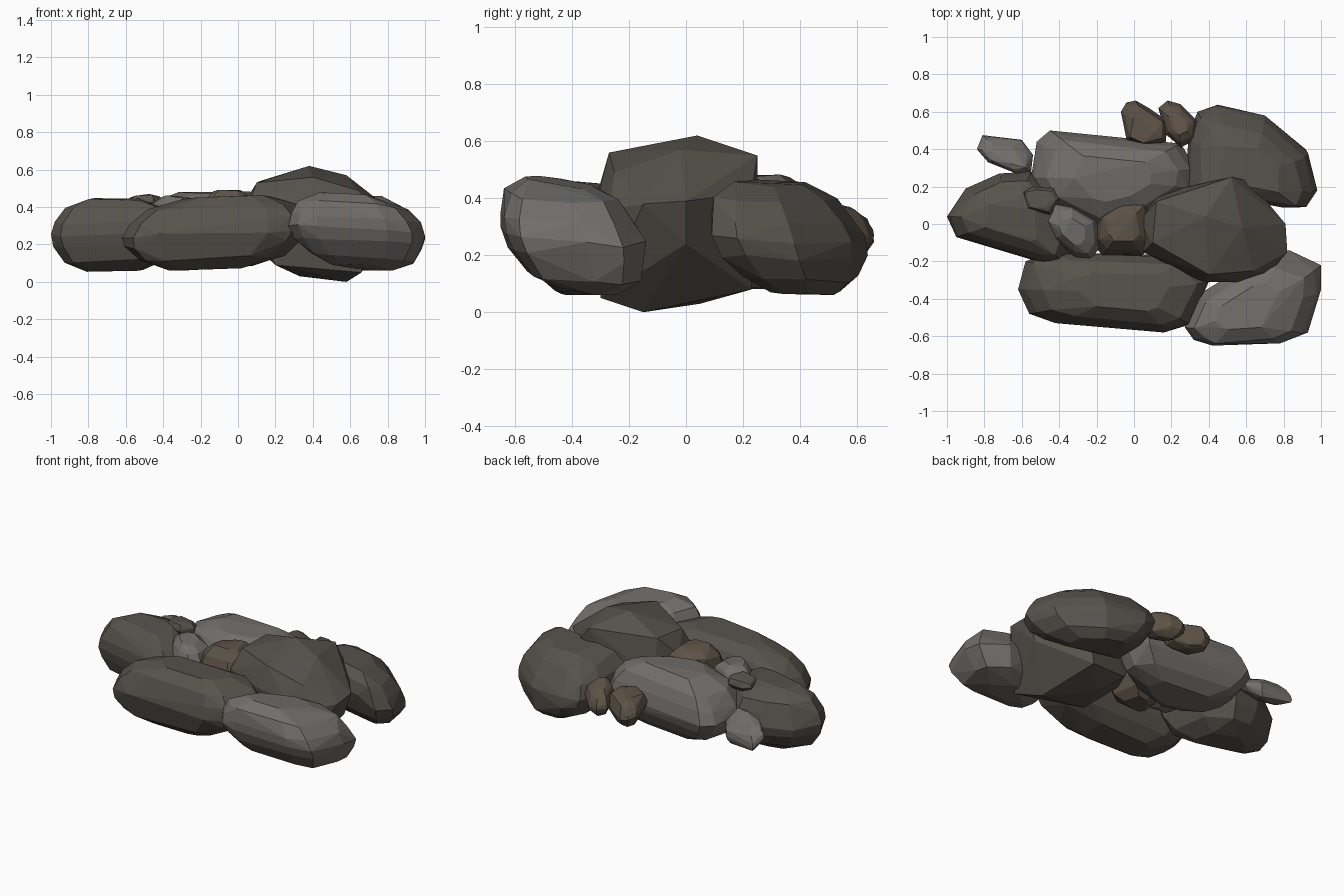
import bpy, bmesh, random
from mathutils import Vector

random.seed(4)


def material(name, rgb):
    m = bpy.data.materials.new(name)
    m.diffuse_color = (*rgb, 1)
    return m


DARK = material("dark_stone", (0.095, 0.085, 0.072))
GREY = material("grey_stone", (0.165, 0.155, 0.145))
BROWN = material("brown_stone", (0.11, 0.085, 0.062))

# inset scale and height fraction of each ring of a rounded boulder
RINGS = [(0.45, 0), (0.78, 0.13), (0.95, 0.34), (1, 0.5), (0.95, 0.68), (0.8, 0.87), (0.48, 1)]


def hull(name, points, mat):
    bm = bmesh.new()
    for p in points:
        bm.verts.new(p)
    res = bmesh.ops.convex_hull(bm, input=bm.verts[:])
    junk = {g for g in res["geom_interior"] + res["geom_unused"] if isinstance(g, bmesh.types.BMVert)}
    bmesh.ops.delete(bm, geom=list(junk), context="VERTS")
    bmesh.ops.dissolve_limit(bm, angle_limit=0.12, verts=bm.verts[:], edges=bm.edges[:])
    bmesh.ops.recalc_face_normals(bm, faces=bm.faces[:])
    me = bpy.data.meshes.new(name)
    bm.to_mesh(me)
    bm.free()
    me.materials.append(mat)
    ob = bpy.data.objects.new(name, me)
    bpy.context.collection.objects.link(ob)
    return ob


def rock(name, outline, z0, z1, mat, tilt=(0, 0), lean=(0, 0)):
    """Boulder from its plan outline, height range, slope and sideways lean of the top."""
    xs, ys = zip(*outline)
    c = Vector(((min(xs) + max(xs)) / 2, (min(ys) + max(ys)) / 2))
    pts = []
    for s, f in RINGS:
        for p in outline:
            d = (Vector(p) - c) * s
            if s < 1:
                d *= random.uniform(0.95, 1.02)
            z = z0 + (z1 - z0) * f + d.x * tilt[0] + d.y * tilt[1]
            z += random.uniform(-0.01, 0.01)
            k = 2 * f - 1
            pts.append((c.x + d.x + lean[0] * k, c.y + d.y + lean[1] * k, z))
    return hull(name, pts, mat)


# large boulders
rock("left_boulder", [(-1, 0.04), (-0.9, 0.19), (-0.72, 0.27), (-0.55, 0.28), (-0.38, 0.14),
                      (-0.32, -0.14), (-0.37, -0.21), (-0.45, -0.22), (-0.95, -0.07)],
     0.065, 0.44, DARK, (0.02, 0))
rock("front_boulder", [(-0.62, -0.35), (-0.58, -0.2), (-0.45, -0.15), (0.28, -0.17), (0.4, -0.31),
                       (0.29, -0.54), (0.16, -0.58), (-0.42, -0.53), (-0.56, -0.48)],
     0.075, 0.45, DARK, (0.04, 0), (0.05, 0))
rock("front_right_boulder", [(0.27, -0.55), (0.34, -0.38), (0.7, -0.16), (0.83, -0.14), (1, -0.22),
                             (1, -0.35), (0.93, -0.58), (0.8, -0.63), (0.42, -0.65), (0.32, -0.62)],
     0.08, 0.455, GREY, (-0.06, -0.06), (-0.03, -0.05))
rock("back_right_boulder", [(0.28, 0.2), (0.29, 0.48), (0.34, 0.6), (0.44, 0.63), (0.7, 0.58),
                            (0.93, 0.38), (0.98, 0.18), (0.92, 0.09), (0.8, 0.1)],
     0.075, 0.45, DARK, (-0.06, -0.06), (0, -0.06))
rock("back_boulder", [(-0.55, 0.25), (-0.52, 0.44), (-0.45, 0.5), (0.25, 0.43), (0.33, 0.3),
                      (0.31, 0.19), (0.08, 0.04), (-0.2, -0.02), (-0.35, 0.02), (-0.49, 0.12)],
     0.09, 0.475, GREY, (0.02, 0))

# angular central boulder
hull("central_boulder", [
    (0.38, 0.04, 0.62), (0.1, -0.1, 0.53), (0.12, 0.12, 0.54), (0.4, -0.27, 0.56), (0.52, 0.25, 0.55),
    (0.58, -0.02, 0.57), (0.64, -0.25, 0.49), (0.03, 0.02, 0.42), (0.05, -0.15, 0.4), (0.37, -0.31, 0.42),
    (0.55, -0.31, 0.4), (0.72, -0.27, 0.36), (0.82, -0.15, 0.38), (0.81, 0, 0.39), (0.62, 0.23, 0.42),
    (0.55, 0.25, 0.3), (0.12, 0.16, 0.3), (0.08, -0.05, 0.2), (0.2, -0.22, 0.09), (0.58, -0.15, 0),
    (0.33, 0.05, 0.03), (0.66, -0.3, 0.05), (0.5, 0.23, 0.08), (0.24, 0.2, 0.1), (0.76, 0, 0.24)], DARK)

# small flat stones wedged between the boulders
rock("left_back_pebble", [(-0.84, 0.4), (-0.81, 0.475), (-0.6, 0.45), (-0.54, 0.37), (-0.55, 0.28),
                          (-0.63, 0.27), (-0.78, 0.33)], 0.2, 0.33, GREY, (0, -0.45))
rock("top_pebble", [(-0.59, 0.17), (-0.54, 0.2), (-0.43, 0.19), (-0.4, 0.13), (-0.45, 0.05),
                    (-0.57, 0.08)], 0.39, 0.465, DARK)
rock("middle_grey_stone", [(-0.49, 0.03), (-0.43, 0.11), (-0.33, 0.11), (-0.19, 0.02), (-0.18, -0.12),
                           (-0.23, -0.19), (-0.31, -0.18), (-0.43, -0.08)], 0.2, 0.455, GREY)
rock("middle_brown_stone", [(-0.22, -0.1), (-0.2, 0.05), (-0.06, 0.14), (0.08, 0.13), (0.12, -0.1),
                            (0.04, -0.17), (-0.17, -0.17)], 0.12, 0.485, BROWN)
rock("back_brown_pebble", [(-0.07, 0.6), (-0.04, 0.65), (0.01, 0.66), (0.08, 0.62), (0.18, 0.55),
                           (0.17, 0.44), (0.05, 0.41), (-0.04, 0.45)], 0.2, 0.36, BROWN, (0, -0.2))
rock("back_right_brown_pebble", [(0.13, 0.62), (0.18, 0.66), (0.25, 0.64), (0.34, 0.55), (0.33, 0.45),
                                 (0.25, 0.41), (0.17, 0.48)], 0.215, 0.37, BROWN, (0, -0.2))
